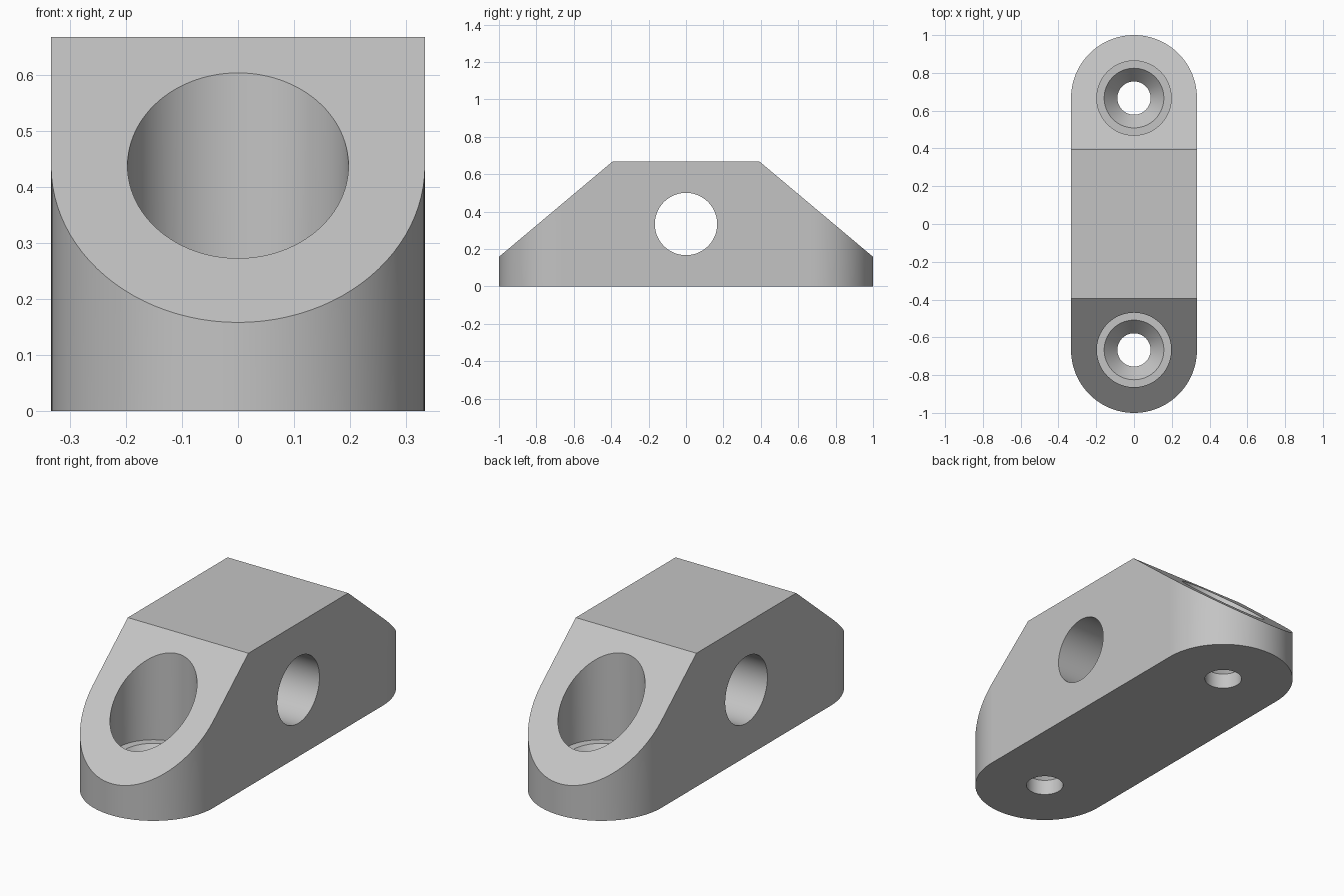
import bpy
import bmesh
from math import cos, sin, pi, radians
from mathutils import Matrix, Vector

if "Cube" in bpy.data.objects:
    bpy.data.objects.remove(bpy.data.objects["Cube"], do_unlink=True)

HALF_WIDTH = 1 / 3
HEIGHT = 2 / 3
END_Y = 2 / 3          # centre of each rounded end and screw hole
NOSE_Z = 0.158         # height of the ramp at the tip
RAMP = radians(40)
ARC_STEPS = 48

grey = bpy.data.materials.new("plain_grey")
grey.use_nodes = True
grey.diffuse_color = (0.55, 0.55, 0.55, 1)
grey.node_tree.nodes["Principled BSDF"].inputs["Base Color"].default_value = grey.diffuse_color


def make_object(name, bm):
    bmesh.ops.recalc_face_normals(bm, faces=bm.faces)
    mesh = bpy.data.meshes.new(name)
    bm.to_mesh(mesh)
    bm.free()
    mesh.materials.append(grey)
    obj = bpy.data.objects.new(name, mesh)
    bpy.context.collection.objects.link(obj)
    return obj


def lathe(name, profile, matrix, steps=96):
    """Closed solid turned about its own z axis from (radius, height) pairs."""
    bm = bmesh.new()
    rings = [[bm.verts.new((r * cos(2 * pi * i / steps), r * sin(2 * pi * i / steps), z))
              for i in range(steps)] for r, z in profile]
    for low, high in zip(rings, rings[1:]):
        for i in range(steps):
            j = (i + 1) % steps
            bm.faces.new((low[i], low[j], high[j], high[i]))
    bm.faces.new(rings[0])
    bm.faces.new(rings[-1])
    bm.transform(matrix)
    obj = make_object(name, bm)
    obj.hide_render = True
    return obj


# Body: round-ended slab, extruded up
bm = bmesh.new()
outline = []
for side in (1, -1):
    for i in range(ARC_STEPS + 1):
        a = pi * i / ARC_STEPS
        outline.append(bm.verts.new((side * HALF_WIDTH * cos(a),
                                     side * (END_Y + HALF_WIDTH * sin(a)), 0)))
base = bm.faces.new(outline)
top = bmesh.ops.extrude_face_region(bm, geom=[base])["geom"]
bmesh.ops.translate(bm, vec=(0, 0, HEIGHT),
                    verts=[v for v in top if isinstance(v, bmesh.types.BMVert)])

# Ramps: slice both ends and cap the cuts
for side in (1, -1):
    cut = bmesh.ops.bisect_plane(bm, geom=bm.verts[:] + bm.edges[:] + bm.faces[:],
                                 plane_co=(0, side, NOSE_Z),
                                 plane_no=Vector((0, side * sin(RAMP), cos(RAMP))),
                                 clear_outer=True)["geom_cut"]
    bmesh.ops.contextual_create(bm, geom=[e for e in cut if isinstance(e, bmesh.types.BMEdge)])
body = make_object("bracket_body", bm)

# Cutters: stepped countersunk screw holes and the cross bore
screw_profile = [(0.088, -0.1), (0.088, 0.078), (0.158, NOSE_Z), (0.197, NOSE_Z), (0.197, 1)]
cutters = [lathe("screw_hole_cutter", screw_profile, Matrix.Translation((0, s * END_Y, 0)))
           for s in (1, -1)]
cutters.append(lathe("cross_bore_cutter", [(1 / 6, -0.5), (1 / 6, 0.5)],
                     Matrix.Translation((0, 0, HEIGHT / 2)) @ Matrix.Rotation(pi / 2, 4, "Y")))

for cutter in cutters:
    mod = body.modifiers.new(cutter.name, "BOOLEAN")
    mod.operation = "DIFFERENCE"
    mod.solver = "EXACT"
    mod.object = cutter

# Bake the cuts and drop the cutters
bpy.context.view_layer.update()
result = bpy.data.meshes.new_from_object(
    body.evaluated_get(bpy.context.evaluated_depsgraph_get()))
body.modifiers.clear()
body.data = result
for cutter in cutters:
    bpy.data.objects.remove(cutter, do_unlink=True)

# Smooth curved walls, flat planar faces
bpy.ops.object.select_all(action="DESELECT")
body.select_set(True)
bpy.context.view_layer.objects.active = body
bpy.ops.object.shade_smooth_by_angle(angle=radians(30))
for face in body.data.polygons:
    if abs(face.normal.x) > 0.9999 or abs(face.normal.z) > 0.9999:
        face.use_smooth = False
